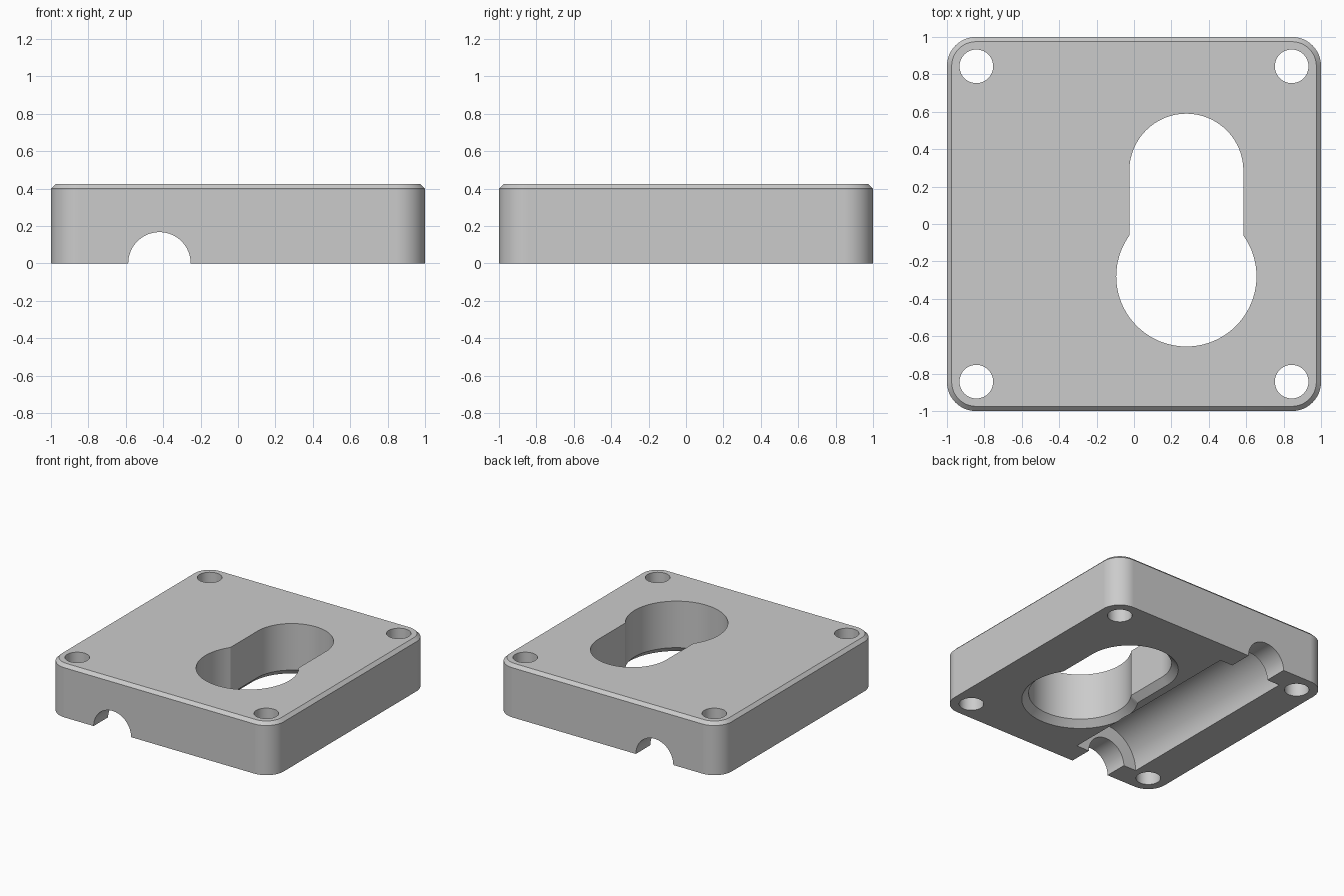
import bpy, bmesh
from math import sin, cos, pi, sqrt, atan2, radians

cube = bpy.data.objects.get("Cube")
if cube:
    bpy.data.objects.remove(cube, do_unlink=True)

HEIGHT = 0.425
CHAMFER = 0.025
CORNER = 0.155
HOLE_POS = 0.843

grey = bpy.data.materials.new("plain grey")
grey.use_nodes = True
grey.diffuse_color = (0.6, 0.6, 0.6, 1)
grey.node_tree.nodes["Principled BSDF"].inputs["Base Color"].default_value = (0.6, 0.6, 0.6, 1)


def arc(cx, cy, r, start, end, n):
    """Points along an arc, both ends included."""
    angles = [start + (end - start) * i / n for i in range(n + 1)]
    return [(cx + r * cos(a), cy + r * sin(a)) for a in angles]


def loft(name, rings):
    """Closed solid through matching rings of 3D points."""
    bm = bmesh.new()
    loops = [[bm.verts.new(p) for p in ring] for ring in rings]
    for low, high in zip(loops, loops[1:]):
        for i in range(len(low)):
            j = (i + 1) % len(low)
            bm.faces.new((low[i], low[j], high[j], high[i]))
    bm.faces.new(loops[0][::-1])
    bm.faces.new(loops[-1])
    bmesh.ops.recalc_face_normals(bm, faces=bm.faces)
    mesh = bpy.data.meshes.new(name)
    bm.to_mesh(mesh)
    bm.free()
    mesh.materials.append(grey)
    obj = bpy.data.objects.new(name, mesh)
    bpy.context.collection.objects.link(obj)
    return obj


def at_z(points, z):
    return [(x, y, z) for x, y in points]


def rounded_square(inset):
    c = 1 - CORNER
    points = []
    for k, (sx, sy) in enumerate(((1, 1), (-1, 1), (-1, -1), (1, -1))):
        points += arc(sx * c, sy * c, CORNER - inset, k * pi / 2, (k + 1) * pi / 2, 12)
    return points


def keyhole(grow):
    """Round-ended slot running into a larger circle."""
    w, r = 0.305 + grow, 0.375 + grow
    join = atan2(sqrt(r * r - w * w), w)
    return (arc(0.28, 0.285, w, 0, pi, 32)
            + arc(0.28, -0.28, r, pi - join, 2 * pi + join, 56))


def bar(name, r, half_length):
    """Cylinder lying along y under the cable channel."""
    circle = arc(-0.42, 0, r, 0, 2 * pi, 64)[:-1]
    return loft(name, [[(x, y, z) for x, z in circle] for y in (-half_length, half_length)])


# Body with rounded corners and a chamfered top edge
body = loft("cover_plate", [
    at_z(rounded_square(0), 0),
    at_z(rounded_square(0), HEIGHT - CHAMFER),
    at_z(rounded_square(CHAMFER), HEIGHT)])

# Keyhole opening, flared at the underside
cutters = [loft("keyhole_cutter", [
    at_z(keyhole(0.06), -0.01),
    at_z(keyhole(0), 0.05),
    at_z(keyhole(0), 0.6)])]

# Channel through both ends, and the wider pocket between them
cutters.append(bar("channel_cutter", 0.167, 1.2))
cutters.append(bar("pocket_cutter", 0.28, 0.815))

# Corner screw holes
for sx in (-1, 1):
    for sy in (-1, 1):
        ring = arc(sx * HOLE_POS, sy * HOLE_POS, 0.09, 0, 2 * pi, 40)[:-1]
        cutters.append(loft("screw_hole_cutter", [at_z(ring, -0.1), at_z(ring, 0.6)]))

bpy.ops.object.select_all(action='DESELECT')
body.select_set(True)
bpy.context.view_layer.objects.active = body
for cutter in cutters:
    cutter.hide_render = True
    mod = body.modifiers.new("cut", 'BOOLEAN')
    mod.operation = 'DIFFERENCE'
    mod.solver = 'EXACT'
    mod.object = cutter
    bpy.ops.object.modifier_apply(modifier=mod.name)
    bpy.data.objects.remove(cutter, do_unlink=True)

bpy.ops.object.shade_smooth_by_angle(angle=radians(30))
weighted = body.modifiers.new("even_shading", 'WEIGHTED_NORMAL')
weighted.keep_sharp = True
